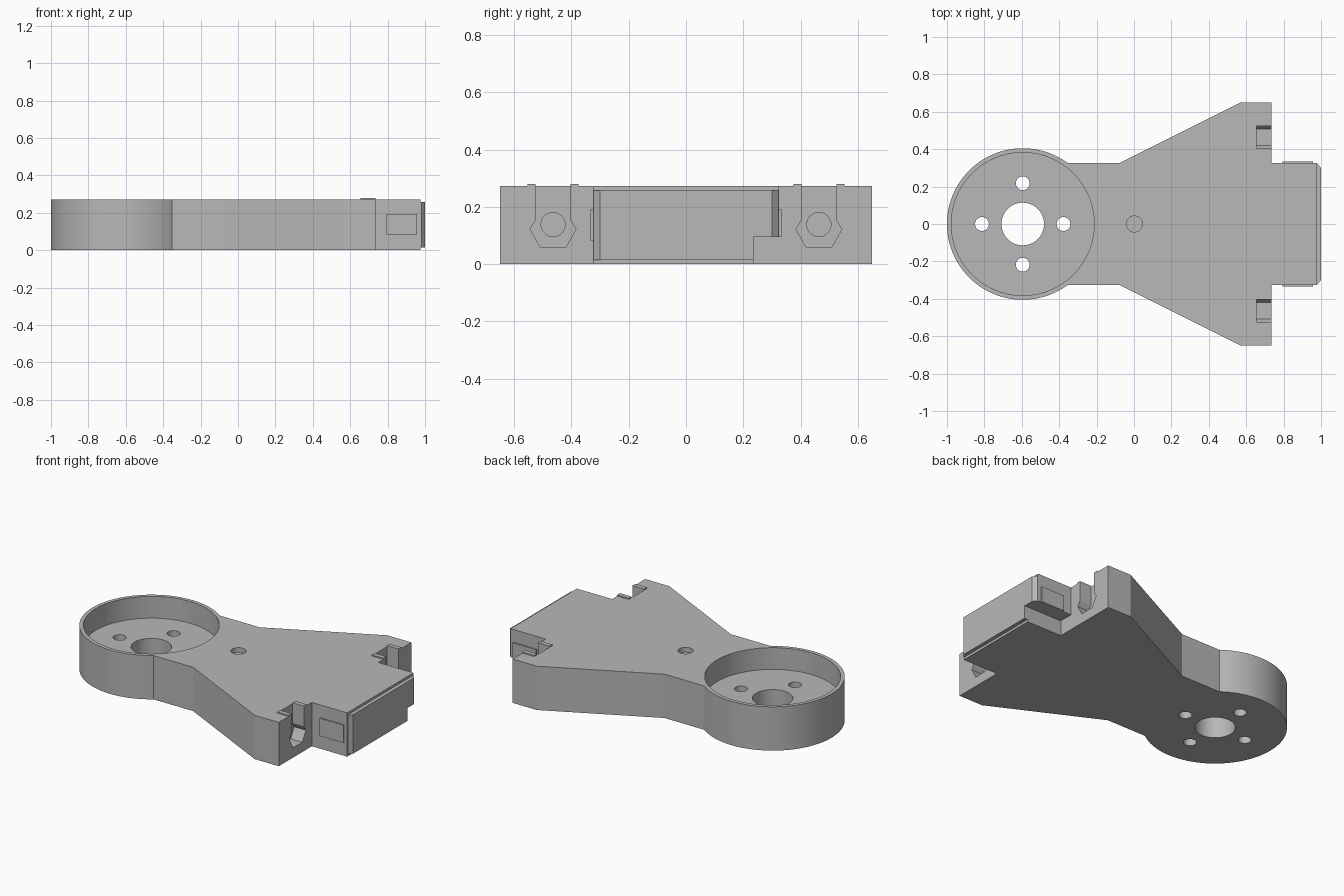
import bpy, bmesh
from math import sin, cos, pi, atan2, radians

if "Cube" in bpy.data.objects:
    bpy.data.objects.remove(bpy.data.objects["Cube"], do_unlink=True)

GREY = (0.48, 0.48, 0.48, 1)
grey = bpy.data.materials.new("plain grey")
grey.use_nodes = True
grey.diffuse_color = GREY
grey.node_tree.nodes["Principled BSDF"].inputs["Base Color"].default_value = GREY


def prism(name, points, low, high, axis="z"):
    """Extrude a 2D profile along z (points are x, y) or x (points are y, z)."""
    place = (lambda p, d: (p[0], p[1], d)) if axis == "z" else (lambda p, d: (d, p[0], p[1]))
    bm = bmesh.new()
    base = [bm.verts.new(place(p, low)) for p in points]
    top = [bm.verts.new(place(p, high)) for p in points]
    bm.faces.new(base)
    bm.faces.new(top)
    for i in range(len(points)):
        j = (i + 1) % len(points)
        bm.faces.new((base[i], base[j], top[j], top[i]))
    bmesh.ops.recalc_face_normals(bm, faces=bm.faces)
    mesh = bpy.data.meshes.new(name)
    bm.to_mesh(mesh)
    bm.free()
    mesh.materials.append(grey)
    obj = bpy.data.objects.new(name, mesh)
    bpy.context.collection.objects.link(obj)
    return obj


def box(name, x0, x1, y0, y1, z0, z1):
    return prism(name, [(x0, y0), (x1, y0), (x1, y1), (x0, y1)], z0, z1)


def arc(cx, cy, r, start=0, sweep=2 * pi, n=48):
    return [(cx + r * cos(start + sweep * i / n), cy + r * sin(start + sweep * i / n))
            for i in range(n)]


def cut(target, cutter, keep=False):
    mod = target.modifiers.new("cut", "BOOLEAN")
    mod.operation, mod.solver, mod.object = "DIFFERENCE", "EXACT", cutter
    bpy.context.view_layer.objects.active = target
    bpy.ops.object.modifier_apply(modifier=mod.name)
    if not keep:
        bpy.data.objects.remove(cutter, do_unlink=True)


# Main plate: round head, waist, flared wings and end tab
HEIGHT, HEAD_X, HEAD_R, WAIST = 0.272, -0.595, 0.405, 0.325
lower = [(-0.08, -WAIST), (0.57, -0.65), (0.735, -0.65), (0.735, -WAIST), (0.977, -WAIST)]
upper = [(x, -y) for x, y in reversed(lower)]
join = atan2(WAIST, (HEAD_R ** 2 - WAIST ** 2) ** 0.5)
sweep = 2 * pi - 2 * join
head = arc(HEAD_X, 0, HEAD_R, join, sweep, 96)
head.append((HEAD_X + HEAD_R * cos(join), -WAIST))
body = prism("body_plate", lower + upper + head, 0, HEIGHT)

# Round recess with a central bore and four screw holes
cut(body, prism("recess_cutter", arc(HEAD_X, 0, 0.382, n=96), 0.137, 0.5))
cut(body, prism("bore_cutter", arc(HEAD_X, 0, 0.114), -0.1, 0.4))
for k in range(4):
    a = k * pi / 2
    centre = (HEAD_X + 0.218 * cos(a), 0.218 * sin(a))
    cut(body, prism("screw_cutter", arc(*centre, 0.037, n=32), -0.1, 0.4))

# Shallow dimple in the middle of the arm
cut(body, prism("dimple_cutter", arc(0.003, 0, 0.043, n=32), HEIGHT - 0.03, 0.4))

# Nut slots with bolt holes, raised lips and side pads
half = [(0.045, 0.06), (0.08, 0.122), (0.061, 0.153), (0.061, 0.4)]
slot = half + [(-y, z) for y, z in reversed(half)]
pads = []
for side, label in ((1, "left"), (-1, "right")):
    cy = side * 0.464
    cut(body, prism("slot_cutter", [(cy + y, z) for y, z in slot], 0.655, 0.8, "x"))
    cut(body, prism("bolt_cutter", arc(cy, 0.138, 0.042, n=32), 0.56, 0.7, "x"))
    for edge, where in ((1, "outer"), (-1, "inner")):
        y0, y1 = sorted((cy + side * edge * 0.061, cy + side * edge * 0.089))
        box(f"{label}_{where}_slot_lip", 0.655, 0.735, y0, y1, 0.25, 0.279)
    y0, y1 = sorted((side * 0.31, side * 0.334))
    pads.append(box(f"{label}_side_pad", 0.795, 0.957, y0, y1, 0.083, 0.193))

# End cap with bevelled sides
cap = prism("end_cap", [(0.96, -0.323), (0.98, -0.323), (1.0, -0.3),
                        (1.0, 0.3), (0.98, 0.323), (0.96, 0.323)], 0.015, 0.257)

# Lower corner notch through the tab
notch = box("notch_cutter", 0.735, 1.1, 0.235, 0.4, -0.1, 0.095)
for part in (body, cap, pads[0]):
    cut(part, notch, keep=True)
bpy.data.objects.remove(notch, do_unlink=True)

# Smooth the round walls, keep the edges crisp
bpy.ops.object.select_all(action="DESELECT")
body.select_set(True)
bpy.context.view_layer.objects.active = body
bpy.ops.object.shade_smooth_by_angle(angle=radians(20))
